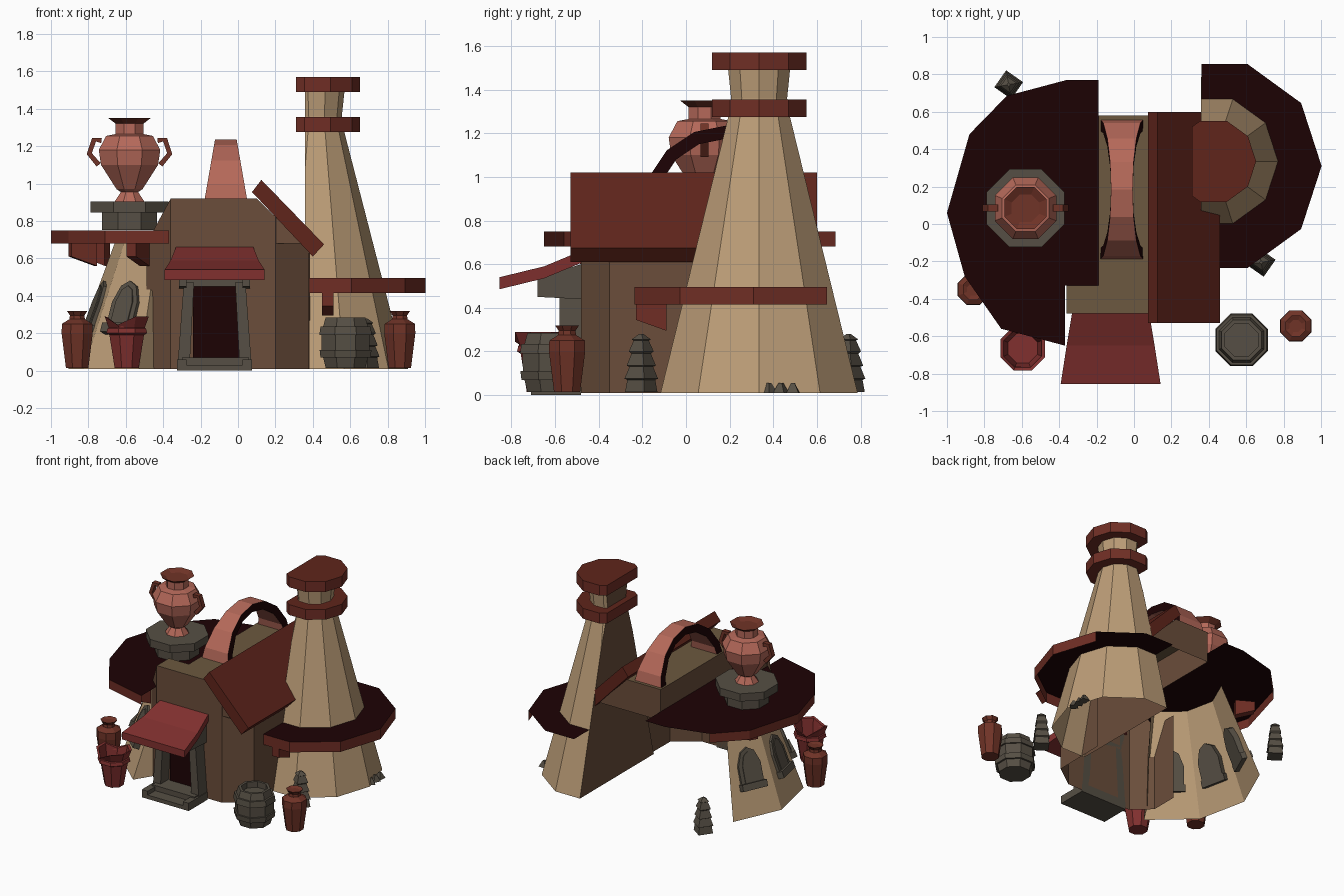
import bpy, bmesh, math
from mathutils import Vector, Matrix

if "Cube" in bpy.data.objects:
    bpy.data.objects.remove(bpy.data.objects["Cube"])

def mat(name, r, g, b):
    m = bpy.data.materials.new(name)
    m.diffuse_color = (r, g, b, 1)
    m.use_nodes = True
    m.node_tree.nodes["Principled BSDF"].inputs["Base Color"].default_value = m.diffuse_color
    return m

TAN = mat("tan plaster", .50, .335, .185)
BROWN = mat("brown wall", .145, .075, .043)
OLIVE = mat("olive flat top", .15, .098, .05)
RUST = mat("rust trim", .16, .027, .018)
SLAB = mat("dark rust slab", .115, .018, .011)
DARK = mat("dark maroon", .012, .0006, .0012)
RED = mat("awning red", .22, .03, .028)
CLAY = mat("pink clay", .46, .14, .10)
STONE = mat("grey stone", .093, .078, .058)
JAR = mat("jar red", .16, .033, .02)

def finish(name, bm, mats, rule=None, loc=(0, 0, 0), normals=True):
    """Turn a bmesh into an object; rule(face) gives the material index."""
    if normals:
        bmesh.ops.recalc_face_normals(bm, faces=bm.faces[:])
    bm.normal_update()
    if rule:
        for f in bm.faces:
            f.material_index = rule(f)
    me = bpy.data.meshes.new(name)
    bm.to_mesh(me)
    bm.free()
    for m in mats:
        me.materials.append(m)
    ob = bpy.data.objects.new(name, me)
    ob.location = loc
    bpy.context.collection.objects.link(ob)
    return ob

def loft(rings, close=True, caps=(True, True)):
    bm = bmesh.new()
    vs = [[bm.verts.new(p) for p in r] for r in rings]
    n = len(vs[0])
    for a, b in zip(vs, vs[1:]):
        for i in range(n if close else n - 1):
            j = (i + 1) % n
            bm.faces.new((a[i], a[j], b[j], b[i]))
    if caps[0]: bm.faces.new(vs[0][::-1])
    if caps[1]: bm.faces.new(vs[-1])
    return bm

def lathe(prof, sides, phase=0, caps=(True, True)):
    return loft([[(r * math.cos(math.radians(phase) + 2 * math.pi * i / sides),
                   r * math.sin(math.radians(phase) + 2 * math.pi * i / sides), z)
                  for i in range(sides)] for r, z in prof], True, caps)

def prism(profile, a, b, axis):
    """Extrude a 2D profile along x, y or z from a to b."""
    put = {'x': lambda p, t: (t, p[0], p[1]), 'y': lambda p, t: (p[0], t, p[1]),
           'z': lambda p, t: (p[0], p[1], t)}[axis]
    return loft([[put(p, a) for p in profile], [put(p, b) for p in profile]])

def box(name, x0, x1, y0, y1, z0, z1, m):
    return finish(name, prism([(x0, y0), (x1, y0), (x1, y1), (x0, y1)], z0, z1, 'z'), [m])

def cut_x(bm, x, fill=True):
    """Remove everything left of the plane x and close the cut."""
    g = bm.verts[:] + bm.edges[:] + bm.faces[:]
    r = bmesh.ops.bisect_plane(bm, geom=g, plane_co=(x, 0, 0), plane_no=(-1, 0, 0), clear_outer=True)
    if fill:
        bmesh.ops.contextual_create(bm, geom=[e for e in r['geom_cut'] if not isinstance(e, bmesh.types.BMFace)])

# --- Right tower: half cone, cut flat on its inner side
TX, TY = .42, .335
bm = lathe([(.475, .01), (.15, 1.27), (.135, 1.36), (.15, 1.5)], 10, 0, (False, True))
cut_x(bm, .357 - TX)
finish("tower_wall", bm, [TAN, BROWN], lambda f: int(abs(f.normal.x) > .999 and f.calc_center_median().x < 0), (TX, TY, 0))
for k, z in enumerate((1.275, 1.49)):
    bm = lathe([(.228, z), (.228, z + .08)], 10, 0)
    cut_x(bm, .31 - .425)
    finish(f"tower_cap_{k}", bm, [RUST, SLAB], lambda f: int(f.normal.z > .5), (.425, .335, 0))

def open_roof(name, bm, ymax, keep, loc=(0, 0, 0)):
    """Roof deck with a dark top sheet and rust fascia, open at the back."""
    bm.normal_update()
    bad = [f for f in bm.faces if abs(f.normal.z) < .5 and
           (f.calc_center_median().y > ymax or not keep(f))]
    bad += [f for f in bm.faces if f.normal.z < -.5]
    bmesh.ops.delete(bm, geom=bad, context='FACES')
    finish(name, bm, [RUST, DARK], lambda f: int(f.normal.z > .5), loc, False)

bm = lathe([(.573, .415), (.573, .495)], 10, 0)
cut_x(bm, .36 - .43, False)
open_roof("tower_skirt_roof", bm, .40, lambda f: True, (.43, .31, 0))

# --- Left hut: partial flared wall and flat roof
HX, HY = -.27, .06
angs = [math.radians(138 + 36 * i) for i in range(4)]
rings = [[(HX + r * math.cos(a), HY + r * math.sin(a), z) for a in angs] + [(-.44, -.38, z)]
         for r, z in ((.64, .01), (.37, .74))]
rings[1][-1] = (-.40, -.29, .74)
finish("hut_wall", loft(rings, False, (False, False)), [TAN])
outline = [(-1, .06), (-.905, -.28), (-.71, -.56), (-.37, -.65), (-.37, -.33), (-.19, -.33),
           (-.19, .77), (-.36, .77), (-.68, .685), (-.88, .48)]
open_roof("hut_roof", prism(outline, .68, .75, 'z'), .7, lambda f: f.calc_center_median().x < -.4)

# Arched windows leaning with the hut wall
def arch(w, h):
    return [(-w, 0), (w, 0), (w, h * .6), (w * .6, h * .9), (0, h), (-w * .6, h * .9), (-w, h * .6)]
for k, deg in enumerate((156, 192, 228)):
    a = math.radians(deg)
    tilt = Matrix.Translation((HX + .537 * math.cos(a), HY + .537 * math.sin(a), .19)) @ \
        Matrix.Rotation(a + math.pi / 2, 4, 'Z') @ Matrix.Rotation(math.radians(-20.5), 4, 'X')
    for nm, w, h, d, z0 in (("frame", .09, .30, .03, 0), ("pane", .06, .23, .036, .04)):
        bm = prism([(x, z + z0) for x, z in arch(w, h)], .03, -d, 'y')
        finish(f"window_{nm}_{k}", bm, [STONE]).matrix_world = tilt
    bm = prism([(-.1, 0), (.1, 0), (.1, .05), (-.1, .05)], .03, -.055, 'y')
    finish(f"window_sill_{k}", bm, [STONE]).matrix_world = tilt

# --- Main building: faceted front wall, open at the back, with a flat top
plan = [(-.49, -.15, .68), (-.49, -.36, .68), (-.36, -.48, .92), (.2, -.48, .83), (.38, -.35, .64), (.385, .06, .63)]
finish("main_wall", loft([[(x, y, .01) for x, y, z in plan], list(plan)], False, (False, False)), [BROWN])
for nm, x, y0, y1 in (("front", -.36, -.478, -.33), ("rear", -.19, -.33, .58)):
    bm = prism([(x, .68), (x, .92), (.1, .92), (.34, .68)], y0, y1, 'y')
    bmesh.ops.recalc_face_normals(bm, faces=bm.faces[:])
    bmesh.ops.delete(bm, geom=[f for f in bm.faces if f.normal.z < -.9], context='FACES')
    finish(f"main_top_{nm}", bm, [BROWN, OLIVE], lambda f: int(f.normal.z > .9), normals=False)
bm = prism([(.075, .955), (.125, 1.02), (.46, .675), (.40, .61)], -.53, .6, 'y')
finish("sloping_roof_slab", bm, [SLAB])

# Tapering arch over the ridge
rings = []
for i in range(9):
    t = math.pi * i / 8
    hw = .125 - .067 * math.sin(t)
    rings.append([(-.065 + s * hw, .185 - r * math.cos(t), .85 + r * math.sin(t))
                  for s, r in ((-1, .385), (1, .385), (1, .325), (-1, .325))])
finish("ridge_arch", loft(rings), [CLAY, DARK], lambda f: int(abs(f.normal.x) > .6))

# --- Door, step and awning
box("door_panel", -.24, .02, -.49, -.484, .06, .47, DARK)
box("door_step", -.28, .04, -.71, -.48, 0, .03, STONE)
box("door_threshold", -.3, .06, -.62, -.48, 0, .07, STONE)
box("door_lintel", -.29, .05, -.57, -.48, .45, .5, STONE)
cx = -.125
for s in (-1, 1):
    bm = prism([(cx + s * .20, 0), (cx + s * .165, .47), (cx + s * .11, .47), (cx + s * .135, 0)], -.58, -.48, 'y')
    finish("door_post", bm, [STONE])
    box("door_foot", *sorted((cx + s * .2, cx + s * .15)), -.71, -.48, 0, .06, STONE)
    bm = prism([(-.48, .44), (-.48, .6), (-.68, .54), (-.68, .45)], cx + s * .15, cx + s * .19, 'x')
    finish("awning_bracket", bm, [STONE])
rings = [[(cx - w, y, z - .055), (cx + w, y, z - .055), (cx + w, y, z), (cx - w, y, z)]
         for w, y, z in ((.267, -.855, .54), (.235, -.65, .59), (.205, -.47, .665))]
finish("awning", loft(rings), [RED])

# Roof brackets
for k, (x, y, z, deg) in enumerate(((.48, -.15, .415, -90), (-.82, -.08, .68, 195), (-.53, -.42, .68, 240), (-.75, .3, .68, 150))):
    bm = prism([(-.06, 0), (.08, 0), (.08, -.07), (-.06, -.12)], -.03, .03, 'y')
    ob = finish(f"roof_bracket_{k}", bm, [RUST], None, (x, y, z))
    ob.rotation_euler.z = math.radians(deg)

# --- Urn on its plinth
UX, UY = -.58, .085
finish("plinth", lathe([(.16, .752), (.16, .845), (.225, .845), (.225, .905)], 8, 22.5), [STONE], None, (UX, UY, 0))
urn = [(.085, .905), (.05, .955), (.075, .97), (.165, 1.1), (.178, 1.18), (.135, 1.255), (.08, 1.265), (.08, 1.32), (.122, 1.35), (.08, 1.33)]
finish("urn", lathe(urn, 8, 22.5), [CLAY, JAR], lambda f: int(f.calc_center_median().z > 1.322), (UX, UY, 0))
for s in (-1, 1):
    path = [(.15, 1.23), (.19, 1.235), (.215, 1.16), (.165, 1.1)]
    rings = []
    for i, (x, z) in enumerate(path):
        a, b = Vector(path[max(i - 1, 0)]), Vector(path[min(i + 1, 3)])
        d = (b - a).normalized() * .014
        rings.append([(s * (x + e * d.y), t, z - e * d.x) for e, t in ((-1, -.018), (1, -.018), (1, .018), (-1, .018))])
    finish("urn_handle", loft(rings), [JAR], None, (UX, UY, 0))

# --- Jars, broken pot and barrel
jar = [(.065, .015), (.09, .2), (.088, .25), (.045, .275), (.042, .295), (.06, .32), (.035, .31)]
for k, (x, y) in enumerate(((.865, -.545), (-.86, -.35))):
    finish(f"jar_{k}", lathe(jar, 8, 22.5), [JAR], None, (x, y, 0))
bm = lathe([(.07, .015), (.1, .19), (.118, .2), (.112, .225), (.105, .23), (.128, .29), (.11, .285), (.085, .12)], 8, 22.5)
for i, v in enumerate(bm.verts):
    if v.co.z > .25 and i % 8 in (2, 5):  # chipped rim
        v.co.z -= .045
finish("broken_pot", bm, [RED], None, (-.595, -.665, 0))
bar = [(.115, .015), (.13, .07), (.145, .07), (.15, .11), (.138, .11), (.14, .19), (.152, .19), (.145, .235),
       (.13, .235), (.115, .285), (.095, .285), (.095, .24)]
finish("barrel", lathe(bar, 8, 22.5), [STONE], None, (.575, -.62, 0))

# --- Stacked stone markers and rubble
stack = [(.075, .015), (.065, .07), (.078, .075), (.055, .13), (.068, .135), (.045, .19), (.058, .2), (.035, .25), (.045, .255), (.01, .28)]
for k, (x, y) in enumerate(((.68, -.205), (-.67, .745))):
    finish(f"stone_stack_{k}", lathe(stack, 4, 10), [STONE], None, (x, y, 0))
for k in range(3):
    finish(f"rubble_{k}", lathe([(.04, .01), (.012, .055)], 4, 20 * k), [STONE], None, (.87, .38 + .055 * k, 0))
